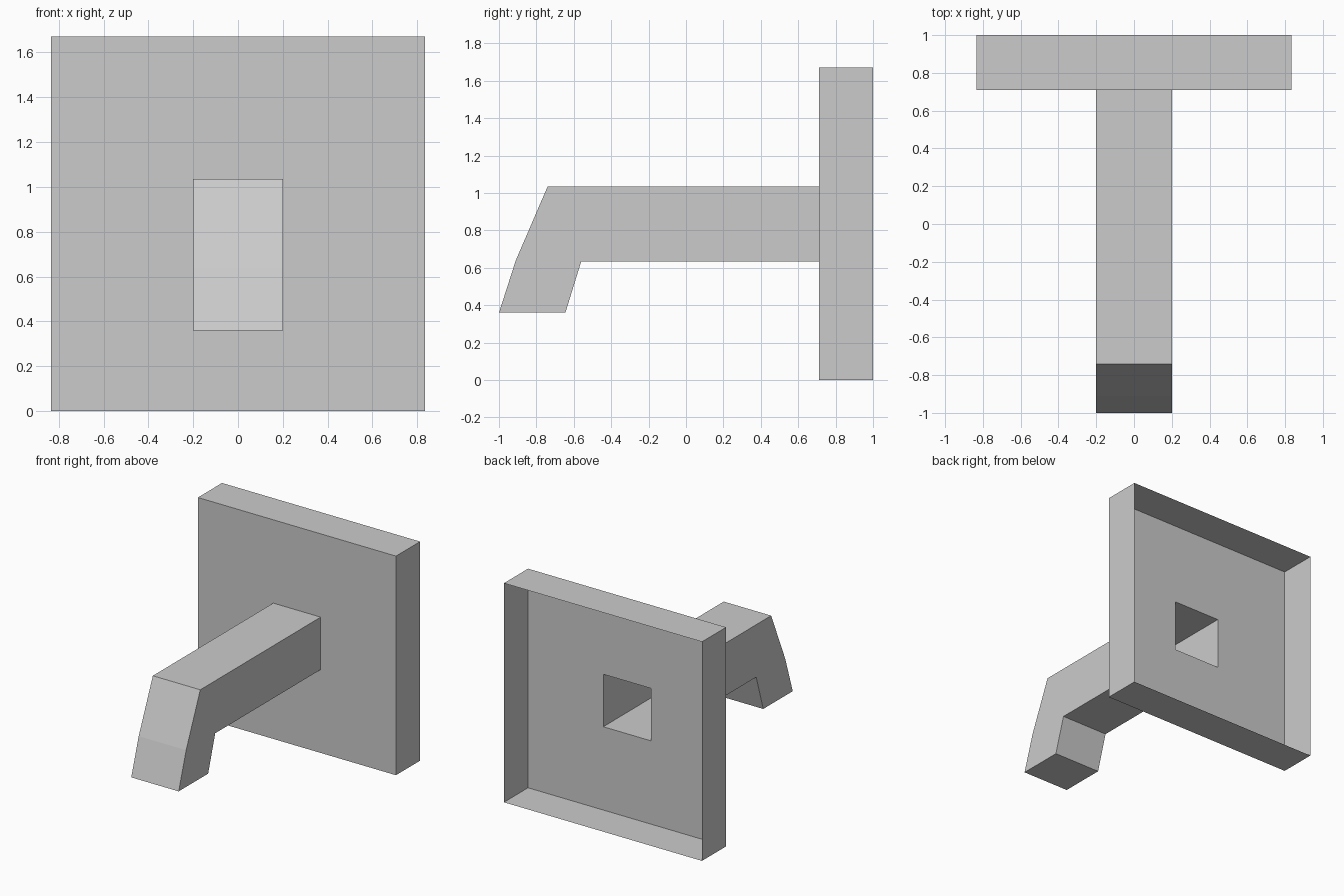
import bpy
import bmesh

cube = bpy.data.objects.get("Cube")
if cube:
    bpy.data.objects.remove(cube)

GREY = (0.6, 0.6, 0.6, 1.0)
grey = bpy.data.materials.new("light grey")
grey.use_nodes = True
grey.diffuse_color = GREY
grey.node_tree.nodes["Principled BSDF"].inputs["Base Color"].default_value = GREY

HALF = 0.835          # half size of the square plate, also its centre height
ARM = 0.2             # half width of the arm
FRONT, BACK = 0.71, 1.0


def make_object(name, bm):
    mesh = bpy.data.meshes.new(name)
    bm.to_mesh(mesh)
    bm.free()
    mesh.materials.append(grey)
    obj = bpy.data.objects.new(name, mesh)
    bpy.context.collection.objects.link(obj)
    return obj


def square(bm, half, y):
    corners = [(-1, -1), (1, -1), (1, 1), (-1, 1)]
    return [bm.verts.new((sx * half, y, HALF + sz * half)) for sx, sz in corners]


def bridge(bm, ring_a, ring_b):
    for i in range(4):
        j = (i + 1) % 4
        bm.faces.new((ring_a[i], ring_a[j], ring_b[j], ring_b[i]))


# Wall plate: thin shell open at the back, with a square hole into the arm
bm = bmesh.new()
hole = square(bm, ARM, FRONT)
front_rim = square(bm, HALF, FRONT)
back_rim = square(bm, HALF, BACK)
bridge(bm, front_rim, hole)
bridge(bm, back_rim, front_rim)
bmesh.ops.recalc_face_normals(bm, faces=bm.faces)
if min(bm.faces, key=lambda f: f.calc_center_median().z).normal.z > 0:
    bmesh.ops.reverse_faces(bm, faces=bm.faces)
make_object("wall_plate", bm)

# Hollow arm with a bent-down spout: side profile (y, z), open where it meets the plate
top, under = HALF + ARM, HALF - ARM
profile = [(FRONT, top), (-0.74, top), (-0.91, 0.64), (-1.0, 0.36),
           (-0.645, 0.36), (-0.56, under), (FRONT, under)]
bm = bmesh.new()
left, right = [[bm.verts.new((x, y, z)) for y, z in profile] for x in (ARM, -ARM)]
bm.faces.new(left)
bm.faces.new(right[::-1])
for i in range(len(profile) - 1):
    bm.faces.new((left[i + 1], left[i], right[i], right[i + 1]))
bmesh.ops.recalc_face_normals(bm, faces=bm.faces)
if max(bm.faces, key=lambda f: f.calc_center_median().z).normal.z < 0:
    bmesh.ops.reverse_faces(bm, faces=bm.faces)
make_object("spout_arm", bm)
